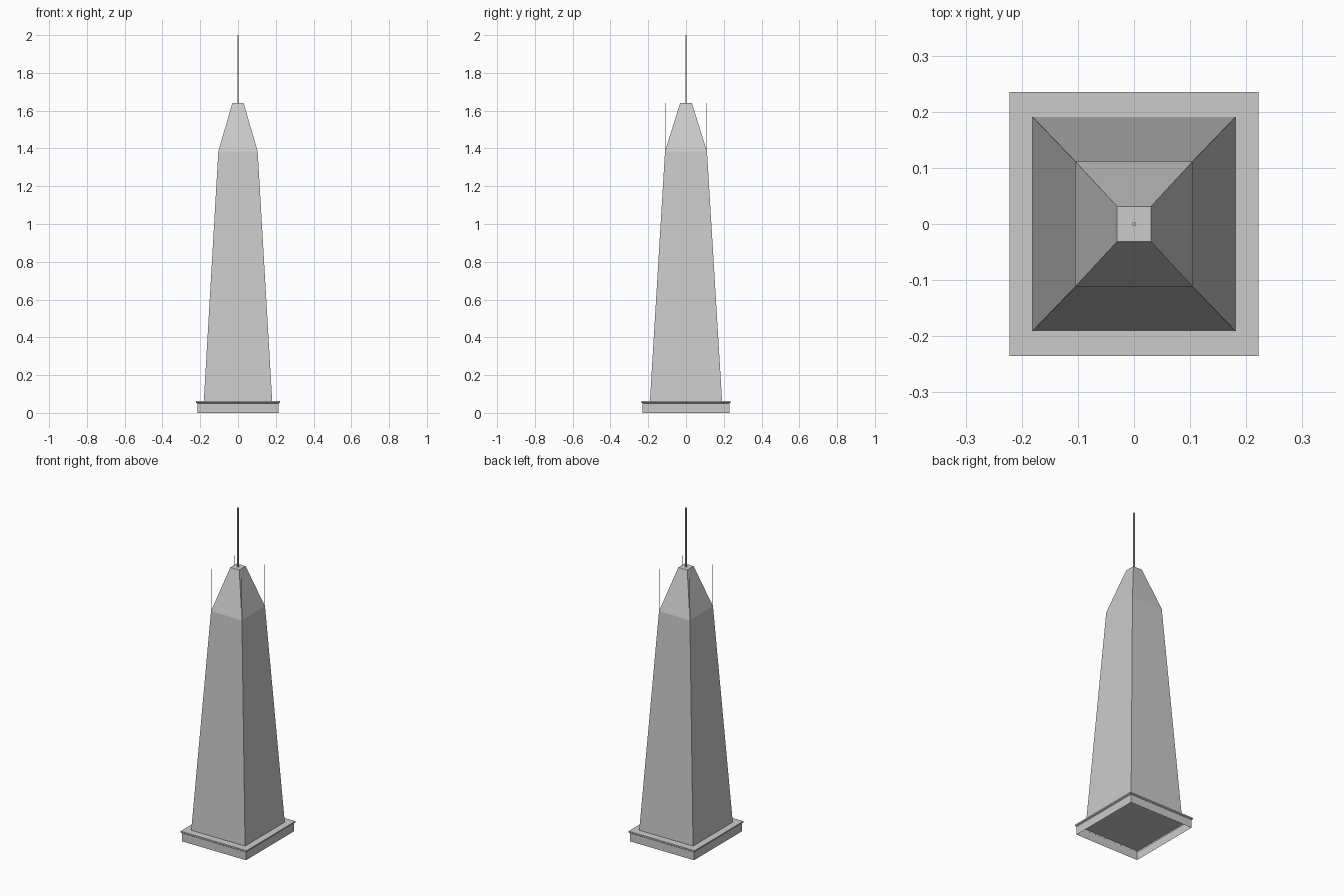
import bpy

cube = bpy.data.objects.get("Cube")
if cube:
    bpy.data.objects.remove(cube, do_unlink=True)

stone = bpy.data.materials.new("light grey stone")
stone.use_nodes = True
grey = (0.6, 0.6, 0.6, 1)
stone.diffuse_color = grey
stone.node_tree.nodes["Principled BSDF"].inputs["Base Color"].default_value = grey


def tower_part(name, rings, centre=(0, 0), floor=False):
    """Stack rectangles (half width, half depth, height) into a capped shell."""
    verts, faces = [], []
    for hx, hy, z in rings:
        verts += [(centre[0] + sx * hx, centre[1] + sy * hy, z)
                  for sx, sy in ((-1, -1), (1, -1), (1, 1), (-1, 1))]
    for level in range(0, 4 * (len(rings) - 1), 4):
        for i in range(4):
            j = (i + 1) % 4
            faces.append((level + i, level + j, level + 4 + j, level + 4 + i))
    last = len(verts) - 4
    faces.append(tuple(range(last, last + 4)))
    if floor:
        faces.append((3, 2, 1, 0))
    mesh = bpy.data.meshes.new(name)
    mesh.from_pydata(verts, [], faces)
    mesh.materials.append(stone)
    obj = bpy.data.objects.new(name, mesh)
    bpy.context.collection.objects.link(obj)
    return obj


# Plinth, open underneath, with a small lip at the top
tower_part("plinth", [(0.215, 0.23, 0), (0.215, 0.23, 0.05),
                      (0.222, 0.235, 0.054), (0.222, 0.235, 0.062)])

# Tapered shaft and steeper crown
tower_part("tower_shaft", [(0.181, 0.191, 0.062), (0.104, 0.111, 1.385),
                           (0.03, 0.031, 1.64)])

# Central mast
tower_part("mast", [(0.003, 0.003, 1.64), (0.003, 0.003, 2)], floor=True)

# Hair-thin rods on the four shoulders
for side, sx in (("right", -1), ("left", 1)):
    for end, sy in (("front", -1), ("back", 1)):
        tower_part(f"{end}_{side}_rod",
                   [(0.001, 0.0005, 1.38), (0.001, 0.0005, 1.64)],
                   (sx * 0.103, sy * 0.11), floor=True)
